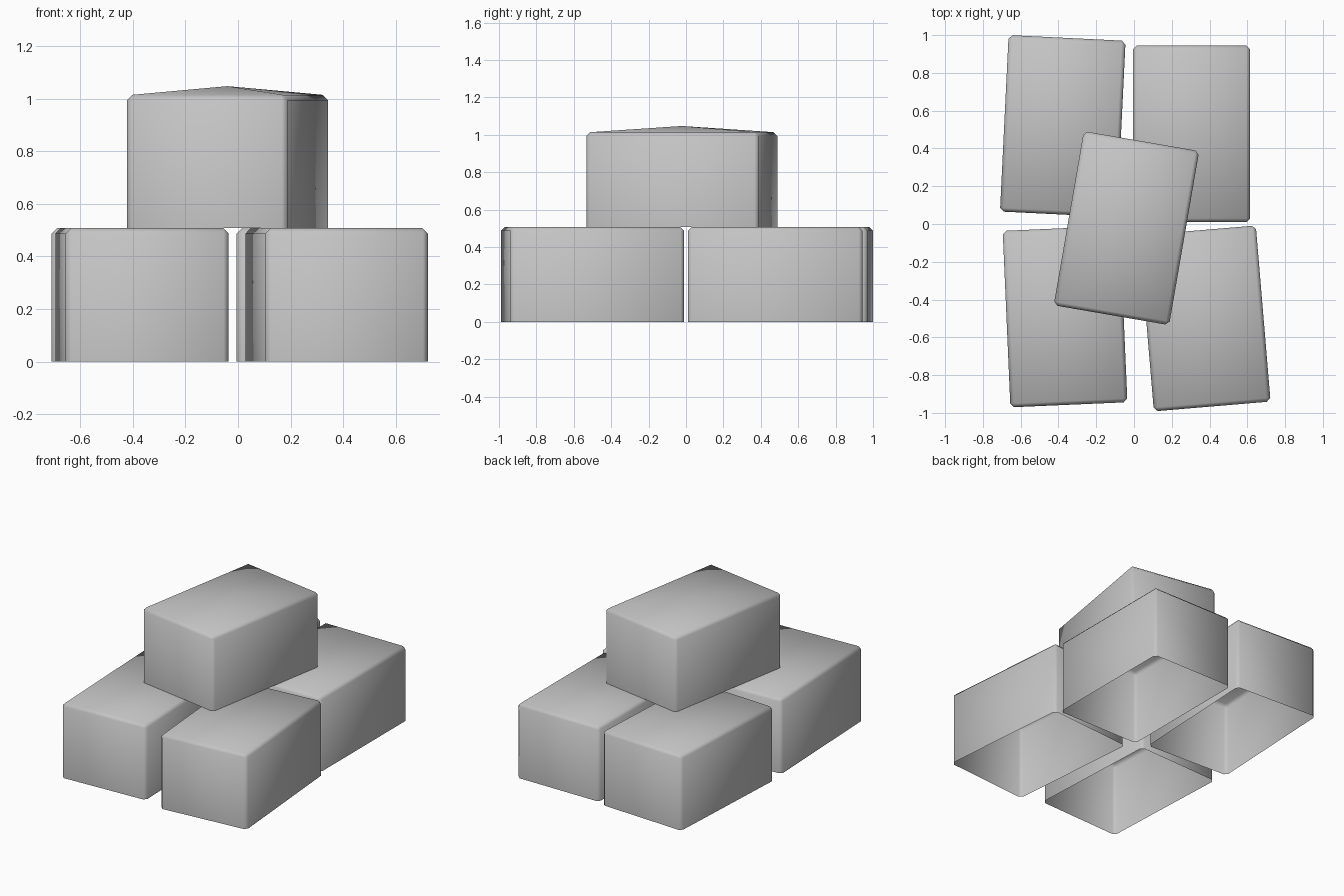
import bpy, bmesh, math

cube = bpy.data.objects.get("Cube")
if cube:
    bpy.data.objects.remove(cube, do_unlink=True)

# Single plain material
GREY = (0.55, 0.55, 0.55, 1.0)
grey = bpy.data.materials.new("plain grey")
grey.use_nodes = True
grey.diffuse_color = GREY
grey.node_tree.nodes["Principled BSDF"].inputs["Base Color"].default_value = GREY

WIDTH, DEPTH, HEIGHT, CHAMFER = 0.62, 0.935, 0.507, 0.02


def make_box(name, x, y, z, turn, peak=0.0):
    """Open-bottomed shell with chamfered, softly shaded edges."""
    bm = bmesh.new()
    bmesh.ops.create_cube(bm, size=1)
    for v in bm.verts:
        v.co.x *= WIDTH
        v.co.y *= DEPTH
        v.co.z = (v.co.z + 0.5) * HEIGHT

    # Remove the underside, keep its rim sharp
    under = [f for f in bm.faces if f.normal.z < -0.5]
    bmesh.ops.delete(bm, geom=under, context="FACES_ONLY")
    edges = [e for e in bm.edges if any(v.co.z > HEIGHT / 2 for v in e.verts)]
    bmesh.ops.bevel(bm, geom=edges, offset=CHAMFER, segments=1,
                    affect="EDGES", profile=0.5)

    # Raise the middle of the lid into a shallow peak
    if peak:
        bm.normal_update()
        lid = max(bm.faces, key=lambda f: f.normal.z)
        centre = bmesh.ops.poke(bm, faces=[lid])["verts"][0]
        centre.co.z += peak

    for f in bm.faces:
        f.smooth = True
    mesh = bpy.data.meshes.new(name)
    bm.to_mesh(mesh)
    bm.free()
    mesh.materials.append(grey)
    obj = bpy.data.objects.new(name, mesh)
    obj.location = (x, y, z)
    obj.rotation_euler.z = math.radians(turn)
    bpy.context.collection.objects.link(obj)


# Bottom layer of four boxes
make_box("back_left_box", 0.305, 0.477, 0, 0)
make_box("back_right_box", -0.377, 0.518, 0, -2.8)
make_box("front_right_box", -0.365, -0.49, 0, 2.5)
make_box("front_left_box", 0.375, -0.5, 0, 4.8)

# Peaked box resting on top
make_box("top_box", -0.04, -0.022, HEIGHT, -9.8, peak=0.033)
